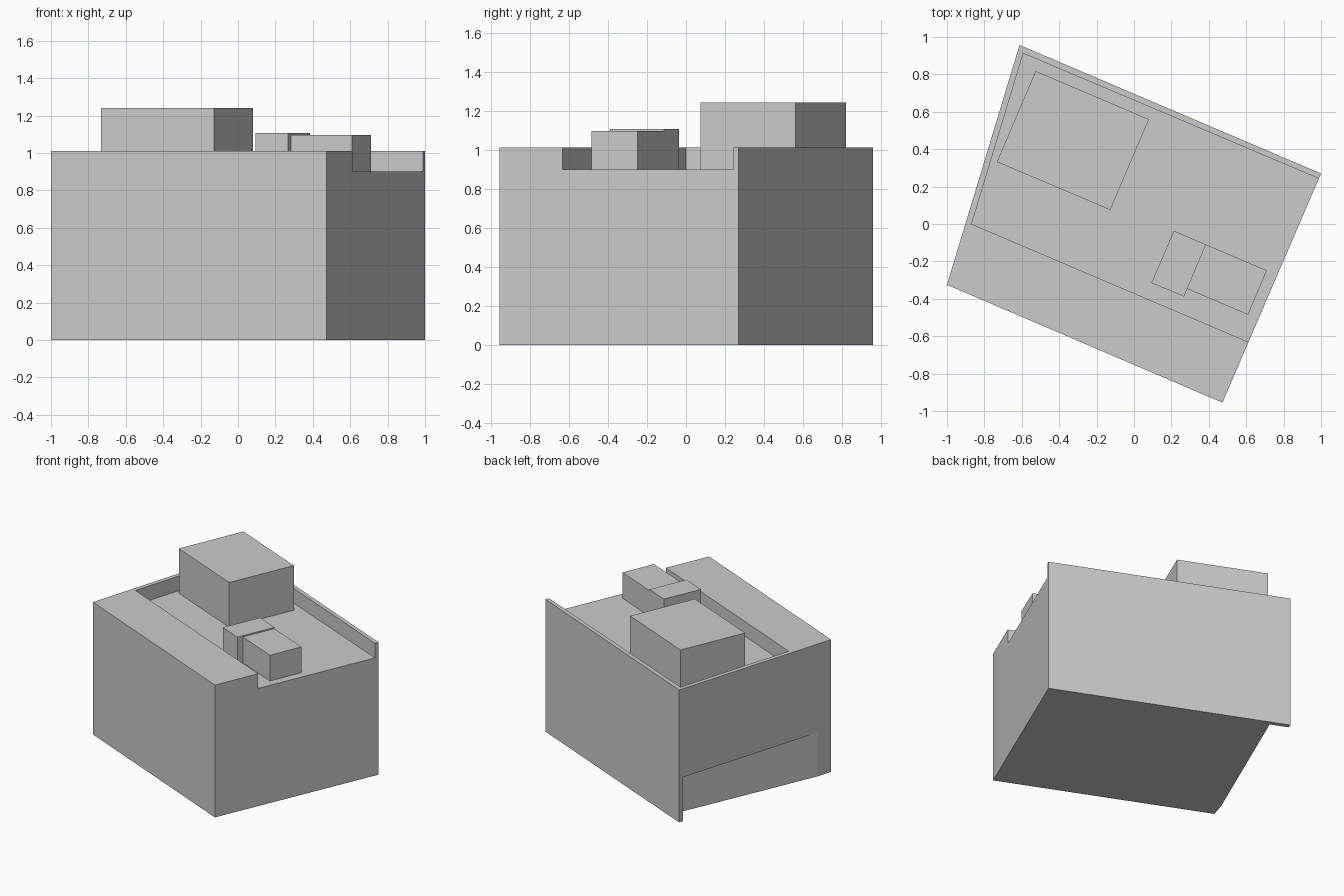
import bpy, bmesh

if "Cube" in bpy.data.objects:
    bpy.data.objects.remove(bpy.data.objects["Cube"])


def prism(name, outline, z0, z1):
    """Extrude a plan outline from z0 to z1."""
    bm = bmesh.new()
    base = bm.faces.new([bm.verts.new((x, y, z0)) for x, y in outline])
    top = bmesh.ops.extrude_face_region(bm, geom=[base])
    verts = [g for g in top["geom"] if isinstance(g, bmesh.types.BMVert)]
    bmesh.ops.translate(bm, verts=verts, vec=(0, 0, z1 - z0))
    bmesh.ops.recalc_face_normals(bm, faces=bm.faces)
    mesh = bpy.data.meshes.new(name)
    bm.to_mesh(mesh)
    bm.free()
    obj = bpy.data.objects.new(name, mesh)
    bpy.context.collection.objects.link(obj)
    return obj


def cut(target, cutter):
    """Subtract the cutter and remove it."""
    mod = target.modifiers.new("cut", 'BOOLEAN')
    mod.operation = 'DIFFERENCE'
    mod.solver = 'EXACT'
    mod.object = cutter
    cutter.hide_render = True
    bpy.context.view_layer.objects.active = target
    bpy.ops.object.modifier_apply(modifier=mod.name)
    bpy.data.objects.remove(cutter)


FLOOR = 0.90

# Main building mass, with a slightly skewed left wall
body = prism("building_body",
             [(-1.0, -0.325), (0.473, -0.955), (1.0, 0.27), (-0.612, 0.957)], 0, 1.012)

# Sunken roof terrace, open on the right side
cut(body, prism("terrace_cutter",
                [(-0.868, 0.0), (0.61, -0.63), (1.07, -0.826),
                 (1.26, 0.128), (0.983, 0.245), (-0.592, 0.912)], FLOOR, 1.3))

# Wedge undercut along the base of the left wall
cut(body, prism("undercut_cutter",
                [(-0.985, -0.256), (-0.496, 0.871), (-0.776, 0.99), (-1.2, 0.0)], -0.2, 0.335))

# Rooftop blocks standing on the terrace
prism("roof_tower",
      [(-0.733, 0.332), (-0.127, 0.075), (0.08, 0.56), (-0.526, 0.818)], FLOOR, 1.242)
prism("small_roof_block",
      [(0.093, -0.315), (0.267, -0.388), (0.385, -0.11), (0.213, -0.036)], FLOOR, 1.107)
prism("long_roof_block",
      [(0.284, -0.347), (0.61, -0.485), (0.71, -0.248), (0.385, -0.11)], FLOOR, 1.097)
